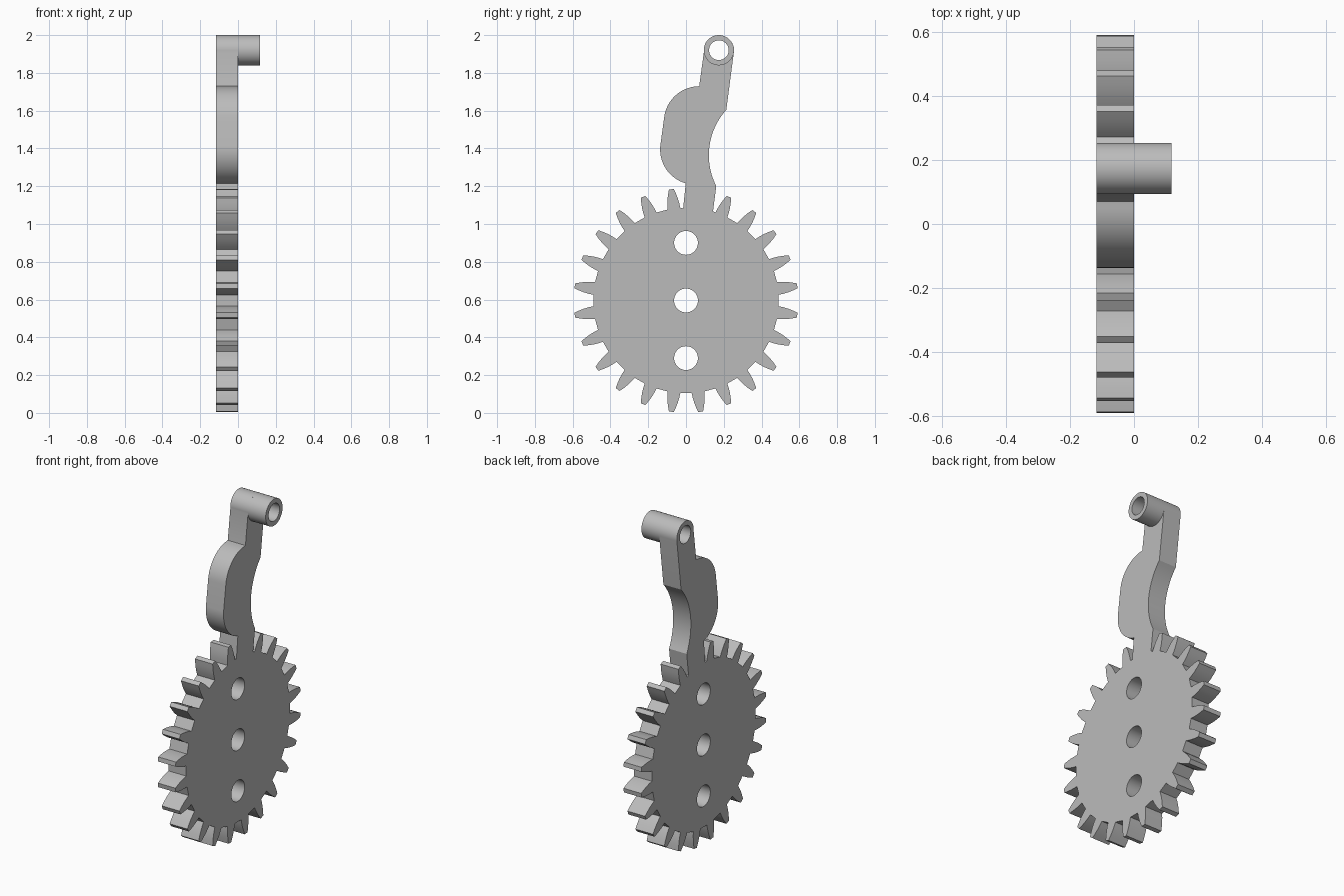
import bpy, bmesh
from math import sin, cos, radians, pi

cube = bpy.data.objects.get("Cube")
if cube:
    bpy.data.objects.remove(cube, do_unlink=True)

THICK = 0.117
HUB = (0, 0.595)
EYE = (0.174, 1.92)
EYE_R, BORE_R, HOLE_R = 0.08, 0.052, 0.063
TEETH = 24

grey = bpy.data.materials.new("plain grey")
grey.use_nodes = True
colour = (0.5, 0.5, 0.5, 1)
grey.diffuse_color = colour
grey.node_tree.nodes["Principled BSDF"].inputs["Base Color"].default_value = colour


def arc(centre, r, start, end, steps=20):
    """Points on a circle arc, angles in degrees."""
    angles = [radians(start + (end - start) * i / steps) for i in range(steps + 1)]
    return [(centre[0] + r * cos(a), centre[1] + r * sin(a)) for a in angles]


def circle(centre, r):
    return arc(centre, r, 0, 360, 48)[:-1]


def slab(name, loops, x0, x1):
    """Extrude side profiles (y, z) along x; inner loops become holes."""
    curve = bpy.data.curves.new(name, "CURVE")
    curve.dimensions = "2D"
    curve.fill_mode = "BOTH"
    curve.extrude = (x1 - x0) / 2
    for loop in loops:
        spline = curve.splines.new("POLY")
        spline.points.add(len(loop) - 1)
        for point, (u, v) in zip(spline.points, loop):
            point.co = (u, v, 0, 1)
        spline.use_cyclic_u = True
    obj = bpy.data.objects.new(name, curve)
    bpy.context.collection.objects.link(obj)
    obj.location.x = (x0 + x1) / 2
    obj.rotation_euler = (pi / 2, 0, pi / 2)
    bpy.ops.object.select_all(action="DESELECT")
    obj.select_set(True)
    bpy.context.view_layer.objects.active = obj
    bpy.ops.object.convert(target="MESH")
    obj = bpy.context.object
    # Weld caps to walls
    bm = bmesh.new()
    bm.from_mesh(obj.data)
    bmesh.ops.remove_doubles(bm, verts=bm.verts, dist=0.0002)
    bmesh.ops.recalc_face_normals(bm, faces=bm.faces)
    bm.to_mesh(obj.data)
    bm.free()
    obj.data.materials.clear()
    obj.data.materials.append(grey)
    bpy.ops.object.shade_smooth_by_angle(angle=radians(25))


# Gear teeth: one curved flank (radius, half width), mirrored and repeated
FLANK = [(0.49, 0.034), (0.515, 0.032), (0.54, 0.028), (0.565, 0.022), (0.594, 0.013)]
TOOTH = [(r, -w) for r, w in FLANK] + [(r, w) for r, w in reversed(FLANK)]
outline = []
pitch = 360 / TEETH
for i in range(TEETH - 1):
    a = radians(90 + pitch * (i + 0.5))
    outline += [(HUB[0] + r * cos(a) - w * sin(a), HUB[1] + r * sin(a) + w * cos(a))
                for r, w in TOOTH]

# Lever arm takes the place of the last tooth
outline += [(0.143, 1.067)]
outline += arc((0.481, 1.364), 0.36, 207, 138)      # hollow rear edge
outline += arc(EYE, EYE_R, -7, 187, 32)             # rounded top
outline += [(0.07, 1.73)]
outline += arc((0.07, 1.542), 0.187, 92, 174)       # bulge, upper
outline += arc((0.05, 1.395), 0.187, 174, 254)      # bulge, lower
outline += [(-0.015, 1.083)]

holes = [circle((0, HUB[1] + dz), HOLE_R) for dz in (-0.305, 0, 0.305)]
slab("gear_lever_plate", [outline] + holes + [circle(EYE, BORE_R)], -THICK, 0)

# Hollow pin boss on the side of the arm's end
slab("pin_boss", [circle(EYE, EYE_R), circle(EYE, BORE_R)], 0, THICK)
